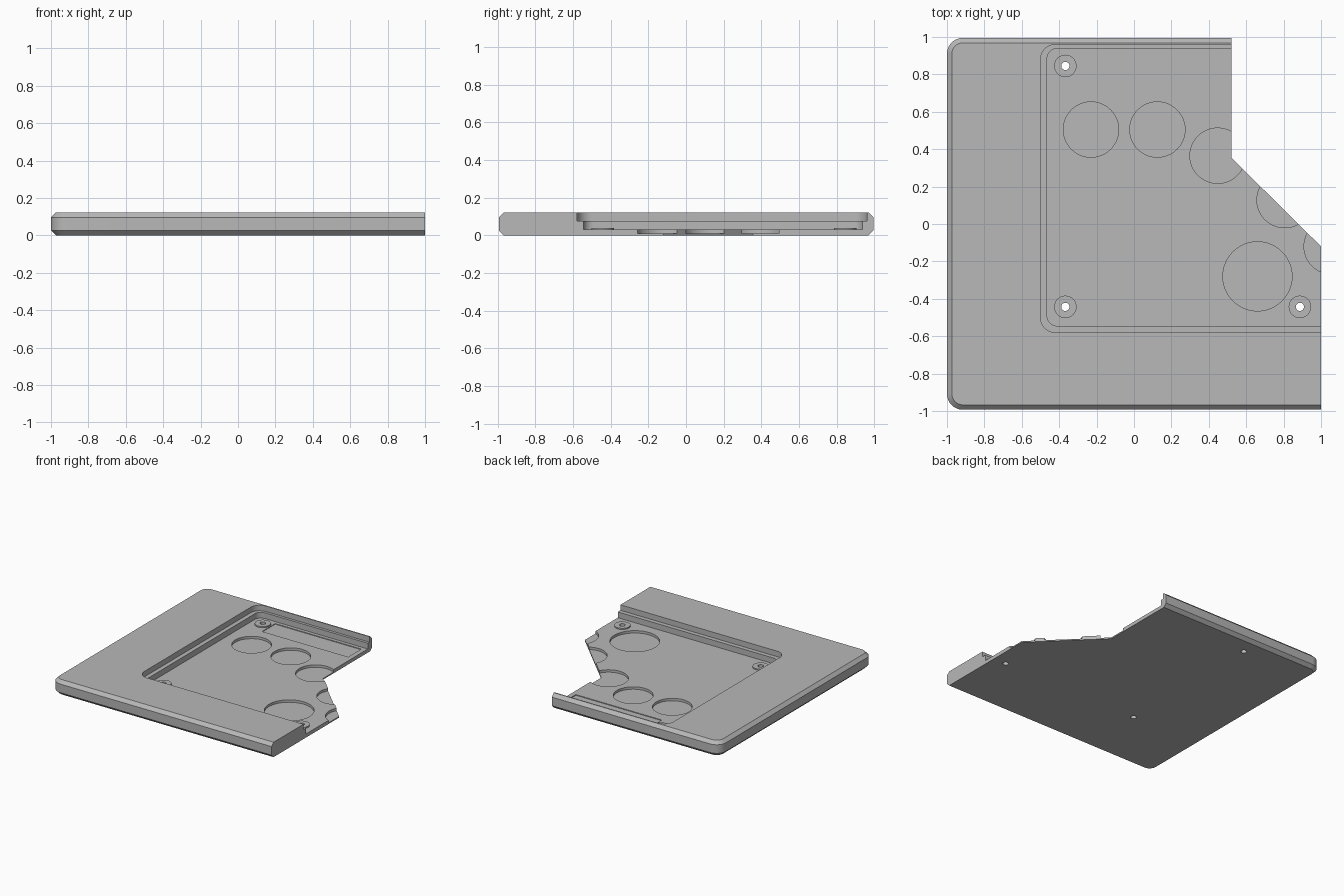
import bpy
import bmesh
from math import cos, sin, pi, radians

cube = bpy.data.objects.get("Cube")
if cube:
    bpy.data.objects.remove(cube, do_unlink=True)

grey = bpy.data.materials.new("plain_grey")
grey.use_nodes = True
grey.diffuse_color = (0.48, 0.48, 0.48, 1)
grey.node_tree.nodes["Principled BSDF"].inputs["Base Color"].default_value = (0.48, 0.48, 0.48, 1)

HEIGHT = 0.122
FLOOR = 0.03
OPEN = 1.4  # overshoot past the open right side


def left_rounded(x0, y0, y1, r, steps=8):
    """Rectangle outline with rounded left corners and an open right end."""
    pts = [(OPEN, y0), (OPEN, y1)]
    for cy, start in ((y1 - r, pi / 2), (y0 + r, pi)):
        for i in range(steps + 1):
            a = start + i * pi / 2 / steps
            pts.append((x0 + r + r * cos(a), cy + r * sin(a)))
    return pts


def disc(x, y, r, steps=48):
    return [(x + r * cos(2 * pi * i / steps), y + r * sin(2 * pi * i / steps)) for i in range(steps)]


def loft(name, layers):
    """Closed solid through outlines stacked in z."""
    bm = bmesh.new()
    rings = [[bm.verts.new((x, y, z)) for x, y in pts] for z, pts in layers]
    bm.faces.new(rings[0])
    bm.faces.new(rings[-1])
    n = len(rings[0])
    for low, high in zip(rings, rings[1:]):
        for i in range(n):
            j = (i + 1) % n
            bm.faces.new((low[i], low[j], high[j], high[i]))
    bmesh.ops.recalc_face_normals(bm, faces=bm.faces)
    mesh = bpy.data.meshes.new(name)
    bm.to_mesh(mesh)
    bm.free()
    mesh.materials.append(grey)
    obj = bpy.data.objects.new(name, mesh)
    bpy.context.collection.objects.link(obj)
    return obj


def prism(pts, z0, z1=0.3):
    return loft("cutter", [(z0, pts), (z1, pts)])


def combine(body, tool, operation="DIFFERENCE"):
    mod = body.modifiers.new("combine", "BOOLEAN")
    mod.operation = operation
    mod.solver = "EXACT"
    mod.object = tool
    bpy.context.view_layer.update()
    graph = bpy.context.evaluated_depsgraph_get()
    mesh = bpy.data.meshes.new_from_object(body.evaluated_get(graph))
    body.modifiers.clear()
    body.data = mesh
    bpy.data.objects.remove(tool, do_unlink=True)


# Slab with chamfered outer edges
C = 0.026
wide = left_rounded(-1, -0.993, 0.995, 0.085)
narrow = left_rounded(-1 + C, -0.993 + C, 0.995 - C, 0.085 - C)
body = loft("base_plate", [(0, narrow), (C, wide), (HEIGHT - C, wide), (HEIGHT, narrow)])

# Stepped pocket
combine(body, prism(left_rounded(-0.5, -0.58, 0.96, 0.08), 0.077))
combine(body, prism(left_rounded(-0.465, -0.545, 0.938, 0.055), FLOOR))

# Shallow rectangular recess by the back wall
combine(body, prism([(-0.3, 0.74), (0.48, 0.74), (0.48, 0.91), (-0.3, 0.91)], FLOOR - 0.006))

# Round recesses in the floor
R = 0.148
for x, y, r in ((-0.23, 0.505, R), (0.125, 0.505, R), (0.447, 0.365, R),
                (0.805, 0.128, R), (1.057, -0.12, R), (0.66, -0.28, 0.185)):
    combine(body, prism(disc(x, y, r), 0.01))

# Screw bosses with through holes
for x, y in ((-0.367, 0.845), (-0.367, -0.443), (0.887, -0.443)):
    combine(body, prism(disc(x, y, 0.06, 32), 0.015, 0.04), "UNION")
    combine(body, prism(disc(x, y, 0.022, 24), -0.1))

# Cut the open right side and the slanted corner
corner = [(0.52, 1.5), (0.52, 0.355), (1, -0.12), (1, -1.5), (1.7, -1.5), (1.7, 1.5)]
combine(body, prism(corner, -0.1))

bpy.ops.object.select_all(action="DESELECT")
body.select_set(True)
bpy.context.view_layer.objects.active = body
bpy.ops.object.shade_smooth_by_angle(angle=radians(25))
